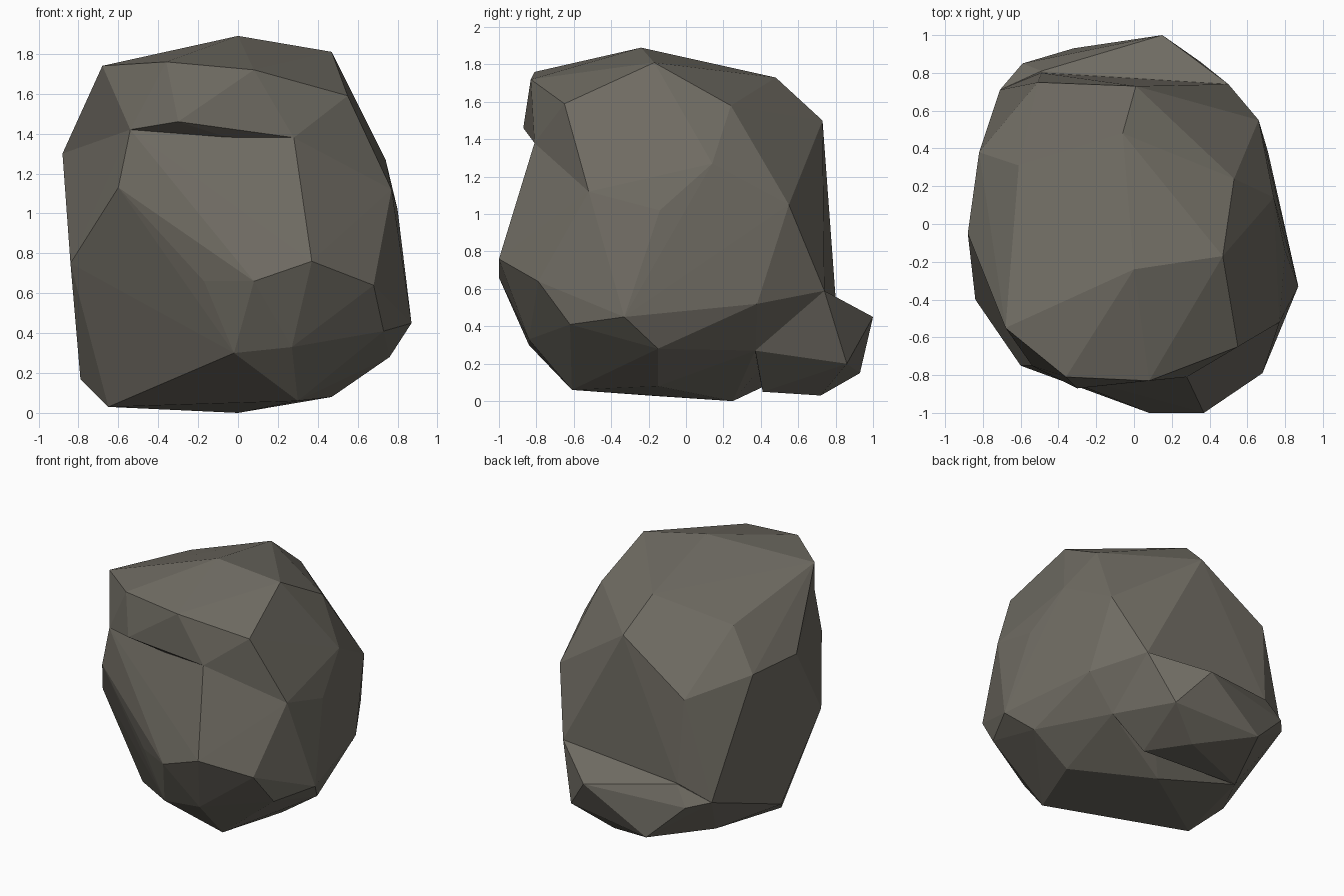
import bpy, bmesh

if "Cube" in bpy.data.objects:
    bpy.data.objects.remove(bpy.data.objects["Cube"])

stone = bpy.data.materials.new("warm_grey_stone")
stone.diffuse_color = (0.16, 0.149, 0.124, 1)
stone.use_nodes = True
stone.node_tree.nodes["Principled BSDF"].inputs["Base Color"].default_value = stone.diffuse_color


def chunk(name, corners):
    """A faceted convex stone block spanning the given corners."""
    bm = bmesh.new()
    for c in corners:
        bm.verts.new(c)
    bmesh.ops.convex_hull(bm, input=bm.verts)
    loose = [v for v in bm.verts if not v.link_faces]
    bmesh.ops.delete(bm, geom=loose, context='VERTS')
    bmesh.ops.recalc_face_normals(bm, faces=bm.faces)
    me = bpy.data.meshes.new(name)
    bm.to_mesh(me)
    bm.free()
    me.materials.append(stone)
    ob = bpy.data.objects.new(name, me)
    bpy.context.collection.objects.link(ob)
    return ob


def fuse(target, other):
    """Boolean-union another block into the target, then remove it."""
    mod = target.modifiers.new("fuse", 'BOOLEAN')
    mod.operation = 'UNION'
    mod.solver = 'EXACT'
    mod.object = other
    bpy.context.view_layer.objects.active = target
    bpy.ops.object.modifier_apply(modifier=mod.name)
    bpy.data.objects.remove(other)


# Seam: corners shared by the crown and the body
seam = [(-.54, -.75, 1.42), (.28, -.81, 1.38), (.77, -.52, 1.12),
        (.74, .14, 1.27), (.66, .55, 1.05), (.01, .73, 1.50),
        (-.51, .75, 1.16), (-.82, .38, 1.29), (-.88, -.05, 1.30)]

# Crown: top of the boulder with a brow overhanging the front
crown = [(-.68, -.55, 1.74), (0, -.24, 1.89), (.47, -.17, 1.81),
         (.55, -.65, 1.59), (.08, -.83, 1.72), (-.36, -.81, 1.76),
         (-.30, -.87, 1.46), (.53, .24, 1.58), (-.06, .48, 1.73),
         (-.61, .31, 1.58)]

# Body: bulging front, flank and underside
body = [(-.60, -.75, 1.13), (-.84, -.40, .75), (-.17, -.87, .66),
        (.08, -1, .66), (.37, -1, .76), (.68, -.79, .64),
        (.87, -.33, .45), (.73, -.62, .41), (.27, -.84, .33),
        (-.02, -.84, .30), (.80, -.14, 1.02), (.71, .38, .52),
        (.76, -.15, .28), (.47, -.15, .08), (.30, -.61, .06),
        (-.65, -.20, .03), (-.79, 0, .17), (0, .25, 0),
        (.50, .37, .27), (.50, .74, .59), (-.49, .80, .55),
        (-.71, .71, .43), (-.54, .42, .08)]

# Heel: foot jutting out at the back under a ledge
heel = [(.50, .74, .59), (-.49, .81, .55), (-.59, .85, .41),
        (.15, 1, .45), (-.32, .93, .15), (.35, .86, .20),
        (.09, .72, .03), (.26, .41, .05), (.50, .37, .27),
        (-.54, .42, .08), (-.71, .71, .43), (0, .3, .6)]

boulder = chunk("boulder", seam + body)
fuse(boulder, chunk("crown", seam + crown))
fuse(boulder, chunk("heel", heel))

# Clean the seams and keep hard flat facets
bm = bmesh.new()
bm.from_mesh(boulder.data)
bmesh.ops.remove_doubles(bm, verts=bm.verts, dist=0.004)
for f in bm.faces:
    f.smooth = False
    f.material_index = 0
bm.to_mesh(boulder.data)
bm.free()
